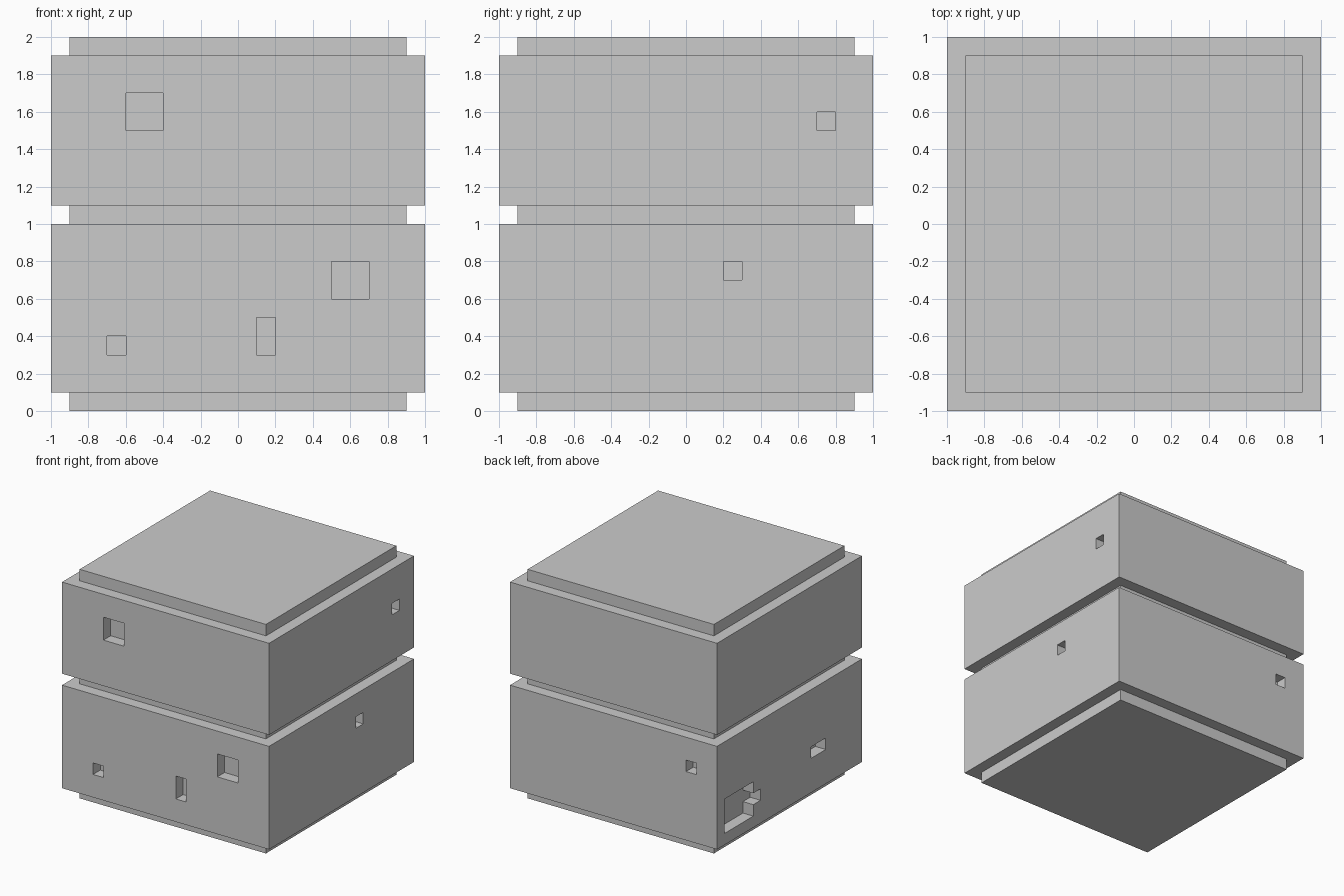
import bpy, bmesh

if "Cube" in bpy.data.objects:
    bpy.data.objects.remove(bpy.data.objects["Cube"])

# Square tower body: (half width, height) profile, core steps in between two bands
PROFILE = [(.9, 0), (.9, .1), (1, .1), (1, 1), (.9, 1),
           (.9, 1.1), (1, 1.1), (1, 1.9), (.9, 1.9), (.9, 2)]
DEPTH = 0.1

# Recesses per side: (from, to, bottom, top) along x or y, and z
RECESSES = {
    "front": [(-.6, -.4, 1.5, 1.7), (.5, .7, .6, .8), (-.7, -.6, .3, .4), (.1, .2, .3, .5)],
    "right": [(.7, .8, 1.5, 1.6), (.2, .3, .7, .8)],
    "back": [(-.8, -.7, .7, .8)],
    "left": [(-.5, -.3, .4, .5), (.5, .9, .2, .5), (.4, .6, .3, .4)],
}


def add_object(name, bm):
    bmesh.ops.recalc_face_normals(bm, faces=bm.faces)
    mesh = bpy.data.meshes.new(name)
    bm.to_mesh(mesh)
    bm.free()
    obj = bpy.data.objects.new(name, mesh)
    bpy.context.collection.objects.link(obj)
    return obj


def make_body():
    bm = bmesh.new()
    rings = [[bm.verts.new((sx * r, sy * r, z))
              for sx, sy in ((-1, -1), (1, -1), (1, 1), (-1, 1))] for r, z in PROFILE]
    for low, high in zip(rings, rings[1:]):
        for i in range(4):
            j = (i + 1) % 4
            bm.faces.new((low[i], low[j], high[j], high[i]))
    bm.faces.new(rings[0][::-1])
    bm.faces.new(rings[-1])
    return add_object("stacked_block", bm)


def make_cutter(side, a, b, z0, z1):
    sign = 1 if side in ("right", "back") else -1
    inner, outer = sign * (1 - DEPTH), sign * 1.2
    mid, size = (inner + outer) / 2, abs(outer - inner)
    bm = bmesh.new()
    bmesh.ops.create_cube(bm, size=1)
    if side in ("left", "right"):
        scale, centre = (size, b - a, z1 - z0), (mid, (a + b) / 2, (z0 + z1) / 2)
    else:
        scale, centre = (b - a, size, z1 - z0), ((a + b) / 2, mid, (z0 + z1) / 2)
    bmesh.ops.scale(bm, vec=scale, verts=bm.verts)
    bmesh.ops.translate(bm, vec=centre, verts=bm.verts)
    cutter = add_object("recess_cutter", bm)
    cutter.hide_render = True
    return cutter


body = make_body()
bpy.context.view_layer.objects.active = body

# Cut every recess into its side
for side, boxes in RECESSES.items():
    for box in boxes:
        cutter = make_cutter(side, *box)
        mod = body.modifiers.new("recess", 'BOOLEAN')
        mod.operation = 'DIFFERENCE'
        mod.solver = 'EXACT'
        mod.object = cutter
        bpy.ops.object.modifier_apply(modifier=mod.name)
        bpy.data.objects.remove(cutter)
